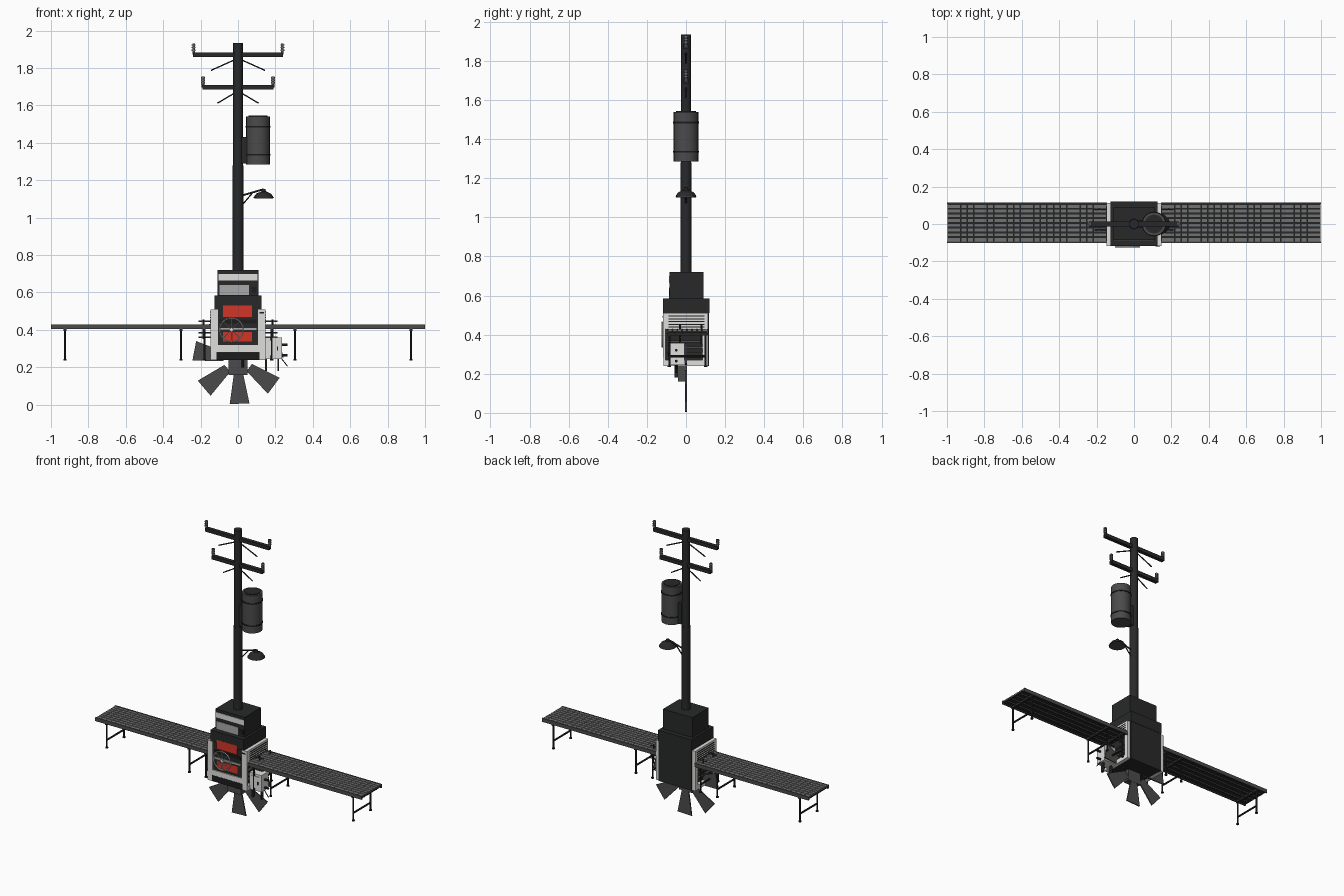
import bpy
import bmesh
from math import cos, sin, radians, tau
from mathutils import Vector

default_cube = bpy.data.objects.get("Cube")
if default_cube:
    bpy.data.objects.remove(default_cube, do_unlink=True)


def make_material(name, red, green, blue):
    material = bpy.data.materials.new(name)
    material.use_nodes = True
    color = (red, green, blue, 1)
    material.diffuse_color = color
    material.node_tree.nodes["Principled BSDF"].inputs["Base Color"].default_value = color
    return material


black = make_material("black", .012, .012, .012)
charcoal = make_material("charcoal", .021, .022, .0215)
steel = make_material("dark steel", .07, .07, .07)
roller_grey = make_material("roller grey", .17, .17, .17)
light_grey = make_material("light grey", .4, .4, .4)
white = make_material("off white", .74, .74, .72)
red = make_material("red", .65, .035, .022)


def finish(name, material, mesh_builder, smooth=False):
    mesh = bpy.data.meshes.new(name)
    bmesh.ops.recalc_face_normals(mesh_builder, faces=mesh_builder.faces)
    mesh_builder.to_mesh(mesh)
    mesh_builder.free()
    mesh.materials.append(material)
    part = bpy.data.objects.new(name, mesh)
    bpy.context.collection.objects.link(part)
    if smooth:
        bpy.context.view_layer.objects.active = part
        bpy.ops.object.select_all(action="DESELECT")
        part.select_set(True)
        bpy.ops.object.shade_smooth_by_angle(angle=radians(40))
    return part


def box(name, material, x_span, y_span, z_span):
    """Box given by its extent along each axis."""
    builder = bmesh.new()
    bmesh.ops.create_cube(builder, size=1)
    spans = (x_span, y_span, z_span)
    for vert in builder.verts:
        vert.co = [(low + high) / 2 + co * (high - low) for (low, high), co in zip(spans, vert.co)]
    return finish(name, material, builder)


def rod(name, material, start, end, radius, end_radius=None, sides=12):
    """Cylinder or cone between two points."""
    start, end = Vector(start), Vector(end)
    axis = end - start
    builder = bmesh.new()
    bmesh.ops.create_cone(builder, cap_ends=True, segments=sides, radius1=radius,
                          radius2=radius if end_radius is None else end_radius, depth=axis.length)
    turn = Vector((0, 0, 1)).rotation_difference(axis)
    for vert in builder.verts:
        vert.co = turn @ vert.co + (start + end) / 2
    return finish(name, material, builder, smooth=sides > 8)


def mirrored(side, low, high):
    return sorted((side * low, side * high))


def repeat(part, count, offset):
    array = part.modifiers.new("repeat", "ARRAY")
    array.use_relative_offset = False
    array.use_constant_offset = True
    array.constant_offset_displace = offset
    array.count = count


# Utility pole with two crossarms
rod("pole_lower", charcoal, (0, 0, .7), (0, 0, 1.28), .029, sides=16)
rod("pole_upper", charcoal, (0, 0, 1.28), (0, 0, 1.935), .026, sides=16)
for label, reach, height, brace in (("upper", .24, 1.872, .145), ("lower", .19, 1.697, .11)):
    box(label + "_crossarm", charcoal, (-reach, reach), (-.013, .013), (height - .012, height + .012))
    for side in (-1, 1):
        rod(label + "_brace", charcoal, (0, 0, height - .02), (side * brace, 0, height - .085), .004, sides=6)
        tip = side * (reach - .003)
        rod(label + "_insulator", steel, (tip, 0, height), (tip, 0, height + .058), .007)
        for ring in range(3):
            low = height + .02 + ring * .014
            rod(label + "_insulator_ring", roller_grey, (tip, 0, low), (tip, 0, low + .007), .011)

# Transformer can
can = .107
rod("transformer", steel, (can, 0, 1.285), (can, 0, 1.54), .063, sides=24)
rod("transformer_lid", charcoal, (can, 0, 1.535), (can, 0, 1.545), .05, sides=24)
for height in (1.335, 1.485):
    rod("transformer_band", black, (can, 0, height - .004), (can, 0, height + .004), .066, sides=24)
box("transformer_bracket", charcoal, (.02, .05), (-.02, .02), (1.29, 1.43))

# Street lamp with a domed shade
lamp = .137
rod("lamp_arm", charcoal, (.02, 0, 1.118), (lamp, 0, 1.152), .005)
rod("lamp_strut", charcoal, (.02, 0, 1.065), (.08, 0, 1.135), .004, sides=6)
rod("lamp_cap", charcoal, (lamp, 0, 1.135), (lamp, 0, 1.152), .014, .01)
rod("lamp_shade_top", charcoal, (lamp, 0, 1.128), (lamp, 0, 1.139), .04, .016, sides=20)
rod("lamp_shade", charcoal, (lamp, 0, 1.106), (lamp, 0, 1.128), .055, .04, sides=20)
rod("lamp_glass", steel, (lamp, 0, 1.102), (lamp, 0, 1.108), .05, sides=20)

# Machine housing
box("top_cabinet", charcoal, (-.11, .11), (-.085, .09), (.58, .72))
box("main_cabinet", charcoal, (-.125, .125), (-.11, .118), (.24, .52))
box("cabinet_head", charcoal, (-.125, .125), (-.117, .12), (.51, .585))
box("upper_display", white, (-.105, .105), (-.088, -.08), (.665, .7))
box("lower_display", light_grey, (-.1, .06), (-.088, -.08), (.586, .64))
box("display_button", black, (.072, .1), (-.088, -.08), (.6, .63))
box("base_skirt", black, (-.115, .115), (-.115, -.1), (.24, .28))

# Front face: red windows, trim bars and white frame
box("upper_window", red, (-.08, .075), (-.1175, -.1), (.468, .53))
box("lower_window", red, (-.08, .075), (-.113, -.1), (.338, .388))
box("window_trim", light_grey, (-.1, .1), (-.114, -.1), (.398, .41))
box("window_ledge", black, (-.1, .1), (-.114, -.1), (.435, .455))
box("frame_bottom", white, (-.148, .148), (-.117, -.105), (.282, .318))
for side in (-1, 1):
    box("frame_post", white, mirrored(side, .108, .148), (-.117, -.105), (.282, .51))
    box("frame_foot", white, mirrored(side, .115, .148), (-.115, -.105), (.24, .29))
box("post_slot", black, (.115, .14), (-.12, -.115), (.487, .495))

# Hand wheel
hub = Vector((-.035, -.122, .4))
wheel = [hub + Vector((cos(step * tau / 24), 0, sin(step * tau / 24))) * .063 for step in range(24)]
for step, point in enumerate(wheel):
    rod("wheel_rim", white, point, wheel[step - 1], .004, sides=6)
    if step % 3 == 0:
        rod("wheel_spoke", white, hub, point, .0025, sides=6)
rod("wheel_hub", white, hub - Vector((0, .004, 0)), hub + Vector((0, .02, 0)), .01)

for side in (-1, 1):
    # White side panels with louvres and a dark opening
    box("side_panel_top", white, mirrored(side, .12, .148), (-.105, .112), (.43, .51))
    box("side_panel_back", white, mirrored(side, .12, .148), (.085, .112), (.24, .43))
    box("side_panel_sill", white, mirrored(side, .12, .148), (-.105, .085), (.24, .27))
    for slot in range(5):
        height = .436 + slot * .014
        box("side_louvre", black, mirrored(side, .14, .15), (-.09, .095), (height, height + .005))
    for height in (.3, .33, .36):
        box("opening_bar", steel, mirrored(side, .12, .142), (-.1, .085), (height, height + .01))

    # Infeed guides
    for depth in (-.03, .08):
        for height in (.36, .385, .445):
            rod("guide_rod", steel, (side * .14, depth, height), (side * .21, depth, height), .004, sides=8)
        rod("guide_post", charcoal, (side * .185, depth, .35), (side * .185, depth, .455), .005, sides=8)

    # Conveyor: tray, rails, rows of rollers and trestles
    box("conveyor_tray", charcoal, mirrored(side, .14, .998), (-.095, .11), (.412, .42))
    for depth in (-.102, .107):
        box("conveyor_rail", steel, mirrored(side, .145, 1), (depth, depth + .008), (.405, .43))
    for row in range(4):
        depth = -.06 + row * .042
        box("tray_rib", steel, mirrored(side, .145, .99), (depth, depth + .008), (.404, .414))
    roller = box("conveyor_rollers", roller_grey, mirrored(side, .147, .1805), (-.093, -.0725), (.416, .429))
    repeat(roller, 24, (side * .0355, 0, 0))
    repeat(roller, 8, (0, .0253, 0))
    for place in (.18, .305, .925):
        for depth in (-.085, .1):
            rod("trestle_leg", charcoal, (side * place, depth, .24), (side * place, depth, .412), .0055, sides=8)
            rod("trestle_foot", charcoal, (side * place, depth, .235), (side * place, depth, .243), .009, sides=8)
        rod("trestle_bar", charcoal, (side * place, -.085, .29), (side * place, .1, .29), .006, sides=8)
        box("trestle_head", charcoal, mirrored(side, place - .007, place + .007), (-.095, .11), (.395, .412))

# Control box beside the housing
box("control_box", white, (.145, .235), (-.085, -.008), (.245, .358))
box("control_door", white, (.16, .222), (-.089, -.08), (.262, .343))
box("control_latch", black, (.208, .215), (-.093, -.085), (.29, .31))
for place in (.15, .215):
    box("control_leg", charcoal, (place - .005, place + .005), (-.06, -.04), (.18, .246))
for height in (.265, .32):
    rod("control_knob", black, (.23, -.05, height), (.265, -.05, height), .007)
rod("control_lever", charcoal, (.23, -.05, .25), (.265, -.05, .205), .003, sides=6)

# Hub and fan blades below the housing
box("fan_hub", steel, (-.05, .05), (-.04, .005), (.16, .24))
rod("hub_pin", charcoal, (.025, -.045, .2), (.025, -.045, .25), .006, sides=8)
center = Vector((0, 0, .243))
for step in range(7):
    angle = radians(-88) + step * tau / 7
    outward = Vector((cos(angle), 0, sin(angle)))
    across = Vector((-outward.z, 0, outward.x))
    builder = bmesh.new()
    corners = [builder.verts.new(center + outward * radius + across * width + Vector((0, -.004, 0)))
               for radius, width in ((.075, -.024), (.238, -.053), (.238, .053), (.075, .024))]
    face = builder.faces.new(corners)
    extruded = bmesh.ops.extrude_face_region(builder, geom=[face])
    moved = [item for item in extruded["geom"] if isinstance(item, bmesh.types.BMVert)]
    bmesh.ops.translate(builder, verts=moved, vec=(0, .008, 0))
    finish("fan_blade", steel, builder)
